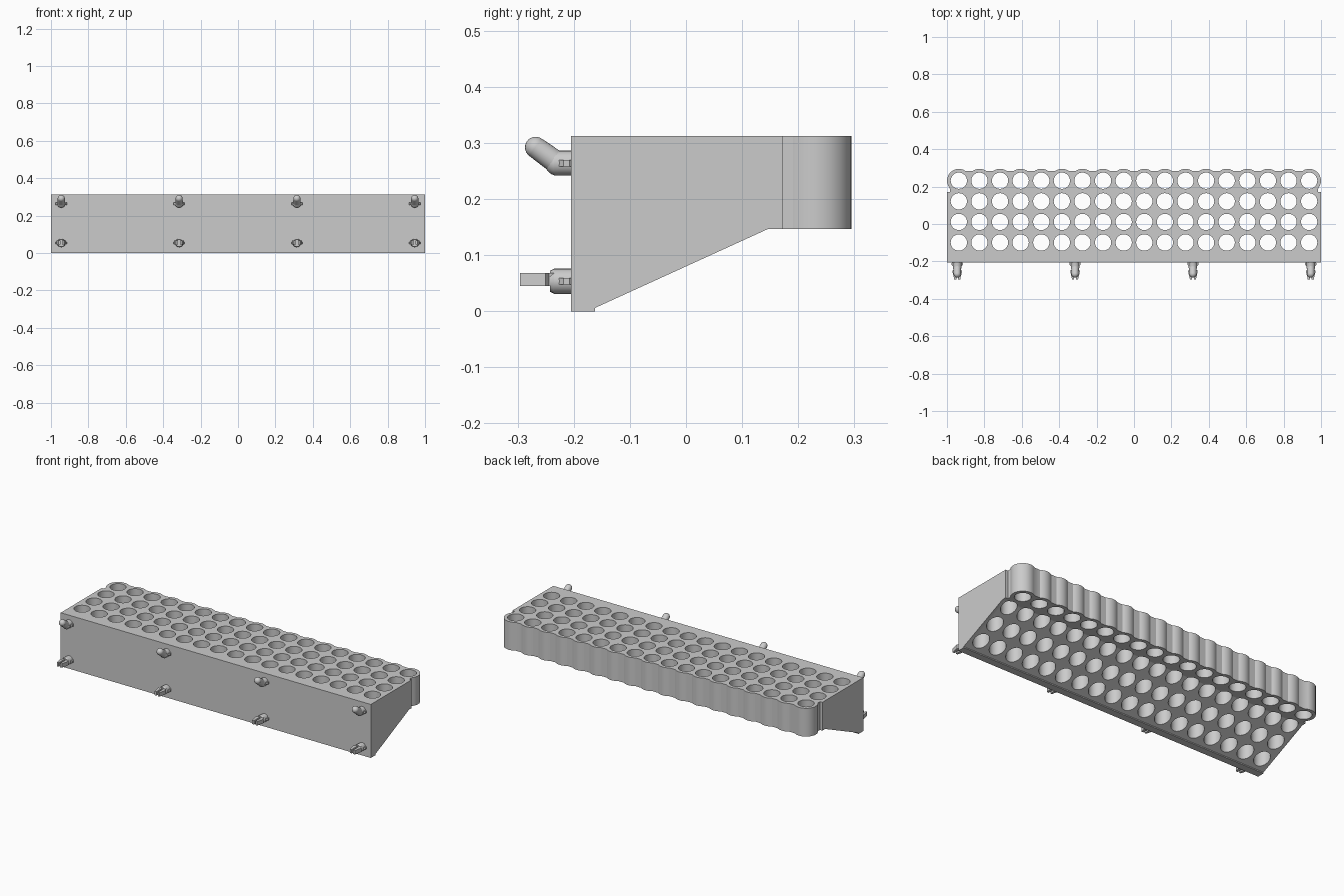
import bpy, bmesh
from math import cos, sin, radians, pi
from mathutils import Vector, Matrix

if "Cube" in bpy.data.objects:
    bpy.data.objects.remove(bpy.data.objects["Cube"])

R = 0.0635                 # outer radius of each scallop
CX = 1 - R                 # x of the last hole column
COLS, ROWS = 18, 4
PITCH = 2 * CX / (COLS - 1)
TOP, BACK_Y = 0.312, 0.2315


def finish(bm, name):
    bmesh.ops.recalc_face_normals(bm, faces=bm.faces)
    me = bpy.data.meshes.new(name)
    bm.to_mesh(me)
    bm.free()
    ob = bpy.data.objects.new(name, me)
    bpy.context.collection.objects.link(ob)
    return ob


def prism(bm, pts, direction):
    f = bm.faces.new([bm.verts.new(p) for p in pts])
    ext = bmesh.ops.extrude_face_region(bm, geom=[f])["geom"]
    verts = [g for g in ext if isinstance(g, bmesh.types.BMVert)]
    bmesh.ops.translate(bm, verts=verts, vec=direction)


def rod(bm, a, b, r1, r2, seg=20):
    a, b = Vector(a), Vector(b)
    rot = (b - a).to_track_quat('Z', 'Y').to_matrix().to_4x4()
    bmesh.ops.create_cone(bm, cap_ends=True, segments=seg, radius1=r1, radius2=r2,
                          depth=(b - a).length,
                          matrix=Matrix.Translation((a + b) / 2) @ rot)


def ball(bm, c, r):
    bmesh.ops.create_uvsphere(bm, u_segments=20, v_segments=12, radius=r,
                              matrix=Matrix.Translation(c))


def smooth(ob):
    bpy.ops.object.select_all(action='DESELECT')
    bpy.context.view_layer.objects.active = ob
    ob.select_set(True)
    bpy.ops.object.shade_smooth_by_angle(angle=radians(30))


def subtract(ob, cutter):
    cutter.hide_render = True
    m = ob.modifiers.new("cut", 'BOOLEAN')
    m.operation, m.solver, m.object = 'DIFFERENCE', 'EXACT', cutter
    bpy.context.view_layer.objects.active = ob
    bpy.ops.object.modifier_apply(modifier=m.name)
    bpy.data.objects.remove(cutter)


# Rack block: plan outline with scalloped back edge
outline = [(-1, -0.205), (1, -0.205), (1, 0.172), (0.985, 0.172)]
for i in range(COLS):
    cx = CX - i * PITCH
    a0 = -40.2 if i == 0 else 54.2
    a1 = 220.2 if i == COLS - 1 else 125.8
    n = 10 if i in (0, COLS - 1) else 8
    for k in range(n + 1):
        a = radians(a0 + (a1 - a0) * k / n)
        outline.append((cx + R * cos(a), BACK_Y + R * sin(a)))
outline += [(-0.985, 0.172), (-1, 0.172)]
bm = bmesh.new()
prism(bm, [(x, y, 0) for x, y in outline], (0, 0, TOP))
rack = finish(bm, "rack_block")

# Sloped underside
bm = bmesh.new()
under = [(-0.162, -0.1), (-0.162, 0.006), (0.147, 0.147), (0.4, 0.147), (0.4, -0.1)]
prism(bm, [(-1.1, y, z) for y, z in under], (2.2, 0, 0))
subtract(rack, finish(bm, "underside_cutter"))

# Grid of through holes
bm = bmesh.new()
for i in range(COLS):
    for j in range(ROWS):
        x, y = CX - i * PITCH, BACK_Y - j * PITCH
        rod(bm, (x, y, -0.1), (x, y, 0.4), 0.0435, 0.0435, 32)
subtract(rack, finish(bm, "hole_cutter"))
smooth(rack)


# Collar with tapered side ribs, shared by both kinds of peg
def collar(bm, x, z):
    rod(bm, (x, -0.20, z), (x, -0.235, z), 0.0225, 0.0225)
    rib = [(-0.022, -0.2), (-0.03, -0.208), (-0.03, -0.218), (-0.02, -0.228),
           (0.02, -0.228), (0.03, -0.218), (0.03, -0.208), (0.022, -0.2)]
    prism(bm, [(x + u, y, z - 0.006) for u, y in rib], (0, 0, 0.012))


for n, x in enumerate((-0.945, -0.315, 0.315, 0.945), 1):
    # Upper hook bent upwards
    z = 0.264
    bm = bmesh.new()
    collar(bm, x, z)
    elbow, tip = (x, -0.229, z), (x, -0.268, 0.292)
    ball(bm, elbow, 0.0225)
    rod(bm, elbow, tip, 0.0205, 0.019)
    ball(bm, tip, 0.019)
    smooth(finish(bm, f"hook_peg_{n}"))

    # Lower clip with two barbed prongs
    z = 0.0535
    bm = bmesh.new()
    collar(bm, x, z)
    rod(bm, (x, -0.235, z), (x, -0.242, z), 0.0225, 0.019)
    for s in (-1, 1):
        prong = [(0.005, -0.22), (0.017, -0.22), (0.017, -0.244), (0.026, -0.25),
                 (0.024, -0.262), (0.016, -0.296), (0.005, -0.296)]
        prism(bm, [(x + s * u, y, z + 0.003 - 0.0115) for u, y in prong], (0, 0, 0.023))
    smooth(finish(bm, f"clip_peg_{n}"))
